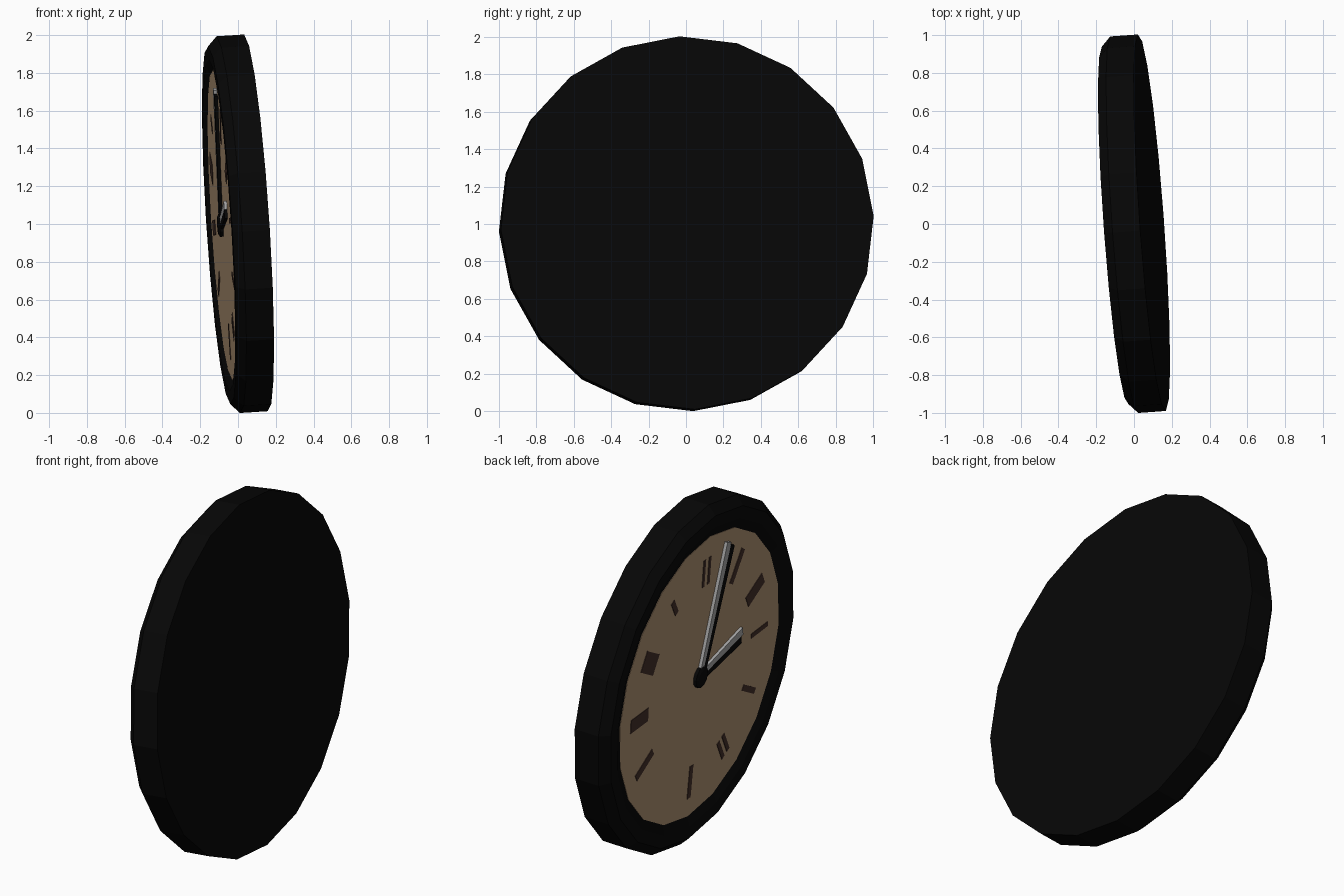
import bpy, bmesh, math
from mathutils import Matrix, Vector

if "Cube" in bpy.data.objects:
    bpy.data.objects.remove(bpy.data.objects["Cube"])

SIDES = 20
FACE_H = 0.082      # height of the dial along the clock axis


def material(name, rgb):
    m = bpy.data.materials.new(name)
    m.diffuse_color = (*rgb, 1)
    m.use_nodes = True
    m.node_tree.nodes["Principled BSDF"].inputs["Base Color"].default_value = m.diffuse_color
    return m


BLACK = material("black", (0.002, 0.002, 0.002))
TAN = material("dial tan", (0.42, 0.28, 0.165))
BROWN = material("mark brown", (0.055, 0.028, 0.021))
GREY = material("hand grey", (0.38, 0.38, 0.38))

# Clock frame: local Z is out of the dial, local Y is twelve o'clock
n = Vector((-1, -0.072, -0.065)).normalized()
right = Vector((0, -1, 0))
right = (right - n * right.dot(n)).normalized()
up = n.cross(right)
FRAME = Matrix.Translation((0, 0, 1)) @ Matrix((right, up, n)).transposed().to_4x4()


def finish(name, bm, mats):
    bmesh.ops.recalc_face_normals(bm, faces=bm.faces)
    bm.transform(FRAME)
    me = bpy.data.meshes.new(name)
    bm.to_mesh(me)
    bm.free()
    for m in mats:
        me.materials.append(m)
    ob = bpy.data.objects.new(name, me)
    bpy.context.collection.objects.link(ob)
    return ob


def lathe(name, profile, mat, sides=SIDES):
    """Stack of (radius, height) rings, capped at both ends."""
    bm = bmesh.new()
    rings = []
    for r, h in profile:
        ring = []
        for i in range(sides):
            a = math.radians(2.4) + 2 * math.pi * i / sides
            ring.append(bm.verts.new((r * math.sin(a), r * math.cos(a), h)))
        rings.append(ring)
    for a, b in zip(rings, rings[1:]):
        for i in range(sides):
            j = (i + 1) % sides
            bm.faces.new((a[i], a[j], b[j], b[i]))
    bm.faces.new(rings[0])
    bm.faces.new(rings[-1])
    return finish(name, bm, [mat])


def prism(bm, pts, angle, h0, h1, index=0):
    """Extruded outline; outline y runs outward along the clock angle."""
    rot = Matrix.Rotation(-math.radians(angle), 4, 'Z')
    lo = [bm.verts.new(rot @ Vector((x, y, h0))) for x, y in pts]
    hi = [bm.verts.new(rot @ Vector((x, y, h1))) for x, y in pts]
    k = len(pts)
    faces = [bm.faces.new(lo), bm.faces.new(hi)]
    for i in range(k):
        j = (i + 1) % k
        faces.append(bm.faces.new((lo[i], lo[j], hi[j], hi[i])))
    for f in faces:
        f.material_index = index


# Case with bevelled bezel, and the dial set into it
lathe("case", [(1.0, -0.095), (1.0, 0.052), (0.95, 0.10), (0.88, 0.10),
               (0.82, FACE_H - 0.004)], BLACK)
lathe("dial", [(0.825, FACE_H - 0.006), (0.825, FACE_H)], TAN)

# Hour marks: clock angle, length, width, number of bars
marks = [(1, 0.16, 0.022, 2), (33, 0.20, 0.04, 1), (62, 0.18, 0.075, 1),
         (88, 0.17, 0.028, 1), (119, 0.15, 0.035, 1), (151, 0.13, 0.028, 2),
         (183, 0.19, 0.035, 1), (240, 0.19, 0.045, 1), (269, 0.18, 0.08, 1),
         (299, 0.15, 0.12, 1), (330, 0.10, 0.035, 1)]
bm = bmesh.new()
for angle, length, width, count in marks:
    for k in range(count):
        c = (k - (count - 1) / 2) * 0.055
        r0, r1 = 0.62 - length / 2, 0.62 + length / 2
        prism(bm, [(c - width / 2, r0), (c + width / 2, r0),
                   (c + width / 2, r1), (c - width / 2, r1)],
              angle, FACE_H - 0.002, FACE_H + 0.003)
finish("hour_marks", bm, [BROWN])


# Two-tone hands: grey on one half, black on the other
def hand(name, angle, length, root, tip, h0, h1):
    bm = bmesh.new()
    prism(bm, [(-root, 0), (0, 0), (0, length), (-tip, length)], angle, h0, h1, 0)
    prism(bm, [(0, 0), (root, 0), (tip, length - 0.02), (0, length - 0.02)],
          angle, h0, h1, 1)
    finish(name, bm, [GREY, BLACK])


hand("minute_hand", 18, 0.75, 0.03, 0.045, FACE_H - 0.002, FACE_H + 0.018)
hand("hour_hand", 79, 0.43, 0.03, 0.045, FACE_H - 0.002, FACE_H + 0.016)

# Hub
lathe("hub", [(0.062, FACE_H - 0.002), (0.062, FACE_H + 0.018),
              (0.045, FACE_H + 0.026)], BLACK, 12)
